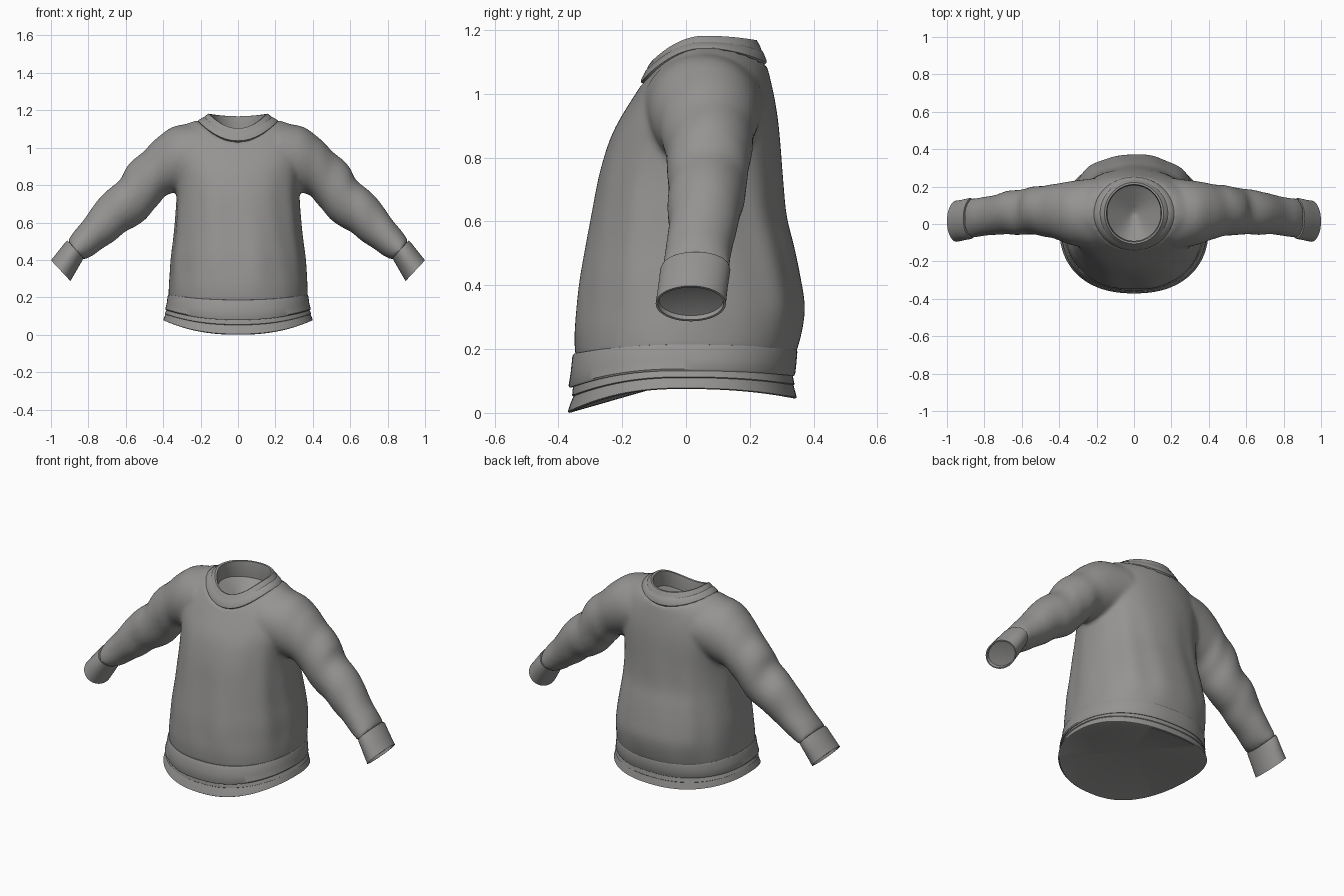
import bpy, bmesh, math
from mathutils import Vector

grey = bpy.data.materials.new("warm grey cloth")
grey.diffuse_color = (0.30, 0.295, 0.29, 1)
N = 96


def resample(rows, k):
    """Catmull-Rom interpolation between table rows."""
    out = []
    for i in range(len(rows) - 1):
        p = [rows[max(i - 1, 0)], rows[i], rows[i + 1], rows[min(i + 2, len(rows) - 1)]]
        for j in range(k):
            t = j / k
            out.append([0.5 * (2*b + (c - a)*t + (2*a - 5*b + 4*c - d)*t*t + (3*b - a - 3*c + d)*t**3)
                        for a, b, c, d in zip(*p)])
    return out + [list(rows[-1])]


def loft(bm, rings, start=None, end=None):
    """Skin rings; start/end are the centre points of fan caps."""
    vs = [[bm.verts.new(p) for p in r] for r in rings]
    for a, b in zip(vs, vs[1:]):
        for i in range(len(a)):
            j = (i + 1) % len(a)
            bm.faces.new((a[i], a[j], b[j], b[i]))
    for ring, c in ((vs[0], start), (vs[-1], end)):
        if c is not None:
            m = bm.verts.new(c)
            for i in range(len(ring)):
                bm.faces.new((ring[i], ring[(i + 1) % len(ring)], m))


def finish(bm, name, angle=40):
    bmesh.ops.recalc_face_normals(bm, faces=bm.faces)
    me = bpy.data.meshes.new(name)
    bm.to_mesh(me)
    bm.free()
    me.materials.append(grey)
    ob = bpy.data.objects.new(name, me)
    bpy.context.collection.objects.link(ob)
    bpy.ops.object.select_all(action='DESELECT')
    ob.select_set(True)
    bpy.context.view_layer.objects.active = ob
    bpy.ops.object.shade_smooth_by_angle(angle=math.radians(angle))
    return ob


def torso_ring(row, fold=0.0):
    """row: half width, front y, back y, z at front, side, back, squareness."""
    rx, yf, yb, zf, zs, zb, e = row
    pts = []
    for i in range(N):
        a = 2 * math.pi * i / N
        c, s = math.cos(a), math.sin(a)
        f = 1 + fold * (math.sin(9*a + 0.6) + 0.6*math.sin(14*a + 5*zs))
        cx = math.copysign(abs(c)**(2/e), c) * f
        cy = math.copysign(abs(s)**(2/e), s) * f
        y = (yf + yb)/2 + cy*(yb - yf)/2
        z = zs + (zb - zs if s > 0 else zf - zs) * s*s
        pts.append((rx*cx, y, z))
    return pts


def sleeve_ring(row, sx, lump=0.0):
    """row: upper edge x,z, lower edge x,z, centre y, half depth."""
    xu, zu, xl, zl, yc, hy = row
    c = Vector(((xu + xl)/2, yc, (zu + zl)/2))
    u = Vector(((xu - xl)/2, 0, (zu - zl)/2))
    pts = []
    for i in range(48):
        a = 2 * math.pi * i / 48
        f = 1 + lump * math.sin(2*a + 34*xu) + lump * math.sin(48*xu + a*sx)
        p = c + u*math.cos(a)*f + Vector((0, hy*math.sin(a)*f, 0))
        pts.append((p.x*sx, p.y, p.z))
    return pts


# torso and sleeves, fused into one soft cloth surface
bm = bmesh.new()
body = [(.372, -.347, .343, .165, .19, .18, 2.3), (.37, -.351, .362, .25, .26, .25, 2.3),
        (.365, -.345, .372, .33, .33, .33, 2.3), (.358, -.334, .359, .42, .42, .42, 2.3),
        (.345, -.316, .338, .52, .52, .52, 2.3), (.336, -.297, .313, .62, .62, .62, 2.3),
        (.329, -.274, .302, .74, .74, .74, 2.3), (.335, -.245, .295, .84, .84, .84, 2.3),
        (.352, -.219, .288, .90, .92, .92, 2.2), (.358, -.190, .277, .95, 1.01, .99, 2.05),
        (.335, -.168, .267, .985, 1.085, 1.035, 1.95), (.28, -.153, .259, 1.008, 1.125, 1.07, 1.95),
        (.215, -.138, .25, 1.035, 1.148, 1.10, 2)]
rings = []
for r in resample(body, 3):
    w = max(0, min(1, (r[4] - .2)/.15, (.95 - r[4])/.3))
    rings.append(torso_ring(r, .009*w))
rings.append(torso_ring((.15, -.09, .21, 1.02, 1.09, 1.07, 2)))
loft(bm, rings, (0, 0, .17), (0, .06, .97))
arm = [(.22, 1.13, .20, .80, .055, .19), (.345, 1.113, .315, .765, .058, .172),
       (.44, 1.045, .385, .745, .066, .150), (.52, .97, .43, .69, .07, .135),
       (.595, .895, .49, .625, .07, .130), (.635, .825, .56, .575, .065, .122),
       (.735, .74, .64, .52, .058, .114), (.815, .625, .725, .46, .045, .106),
       (.875, .555, .785, .418, .036, .104), (.912, .50, .83, .40, .03, .108)]
for sx in (1, -1):
    rs = [sleeve_ring(r, sx, .018*max(0, min(1, (r[0] - .40)/.12, (.88 - r[0])/.1)))
          for r in resample(arm, 5)]
    loft(bm, rs, (sx*.21, .055, .965), (sx*.87, .03, .447))
top = finish(bm, "sweater_body_and_sleeves")
rem = top.modifiers.new("fuse", 'REMESH')
rem.mode = 'VOXEL'
rem.voxel_size = 0.011
rem.use_smooth_shade = True
sm = top.modifiers.new("soften", 'SMOOTH')
sm.factor = 0.5
sm.iterations = 12

# waistband
bm = bmesh.new()
loft(bm, [torso_ring(r) for r in (
    (.355, -.335, .335, .188, .215, .20, 2.3), (.372, -.351, .347, .186, .214, .199, 2.3),
    (.376, -.356, .349, .178, .206, .191, 2.3), (.381, -.361, .346, .13, .17, .155, 2.3),
    (.389, -.368, .342, .085, .138, .122, 2.3), (.386, -.365, .339, .079, .132, .116, 2.3),
    (.36, -.345, .32, .082, .134, .118, 2.3))])
finish(bm, "waistband")

# shirt hem showing below the waistband, closed underneath
bm = bmesh.new()
loft(bm, [torso_ring(r) for r in (
    (.37, -.345, .33, .12, .16, .15, 2.3), (.383, -.355, .336, .075, .13, .11, 2.3),
    (.392, -.357, .340, .055, .113, .09, 2.3), (.388, -.353, .337, .052, .11, .087, 2.3),
    (.394, -.362, .342, .03, .095, .068, 2.3), (.400, -.371, .347, .004, .078, .048, 2.3),
    (.394, -.365, .341, .0, .075, .045, 2.3))], None, (0, 0, .105))
finish(bm, "shirt_hem", 35)

# ribbed collar with an inner wall
bm = bmesh.new()
loft(bm, [torso_ring(r) for r in (
    (.205, -.125, .24, 1.025, 1.13, 1.085, 2), (.214, -.142, .253, 1.037, 1.143, 1.098, 2),
    (.207, -.140, .252, 1.046, 1.150, 1.106, 2), (.185, -.127, .241, 1.072, 1.163, 1.133, 2),
    (.181, -.123, .237, 1.076, 1.163, 1.136, 2), (.172, -.118, .232, 1.088, 1.172, 1.150, 2),
    (.158, -.106, .222, 1.104, 1.182, 1.168, 2), (.147, -.096, .211, 1.102, 1.178, 1.168, 2),
    (.143, -.09, .206, 1.06, 1.13, 1.12, 2), (.15, -.09, .21, 1.01, 1.07, 1.06, 2))])
finish(bm, "collar", 35)

# cuffs, closed just inside the opening
for sx, side in ((1, "left"), (-1, "right")):
    bm = bmesh.new()
    loft(bm, [sleeve_ring(r, sx) for r in (
        (.893, .485, .845, .42, .03, .085), (.913, .505, .826, .408, .03, .106),
        (.922, .496, .832, .398, .029, .110), (.96, .448, .862, .345, .022, .109),
        (1.0, .398, .896, .287, .015, .110), (.994, .393, .901, .292, .015, .103),
        (.985, .40, .893, .305, .016, .100))], None, (sx*.93, .016, .36))
    finish(bm, side + "_cuff", 35)
